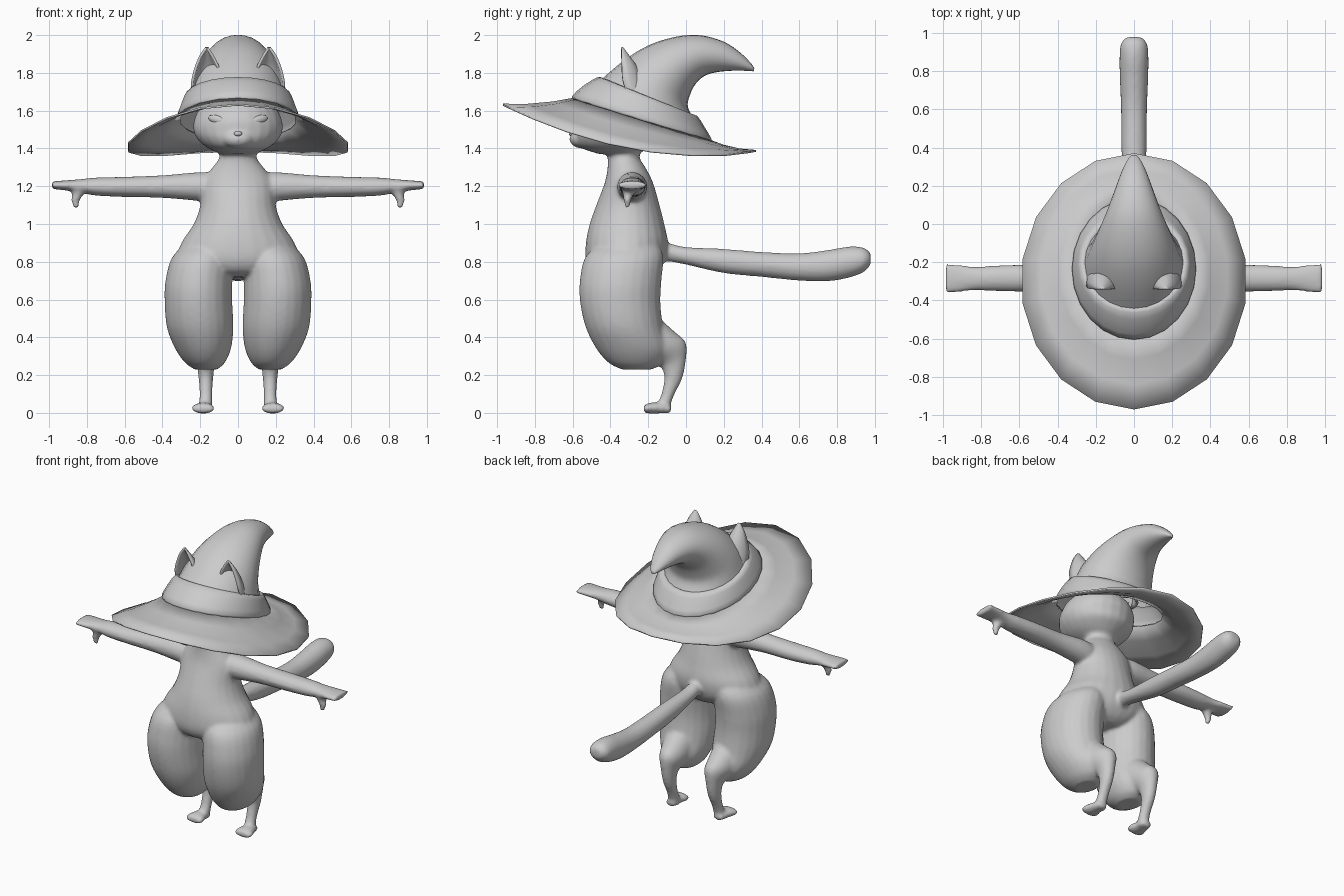
import bpy, bmesh, math
from mathutils import Vector, Matrix

grey = bpy.data.materials.new("plain_grey")
grey.diffuse_color = (0.6, 0.6, 0.6, 1)


def finish(bm, name, angle=40):
    bmesh.ops.recalc_face_normals(bm, faces=bm.faces)
    me = bpy.data.meshes.new(name)
    bm.to_mesh(me)
    bm.free()
    ob = bpy.data.objects.new(name, me)
    bpy.context.collection.objects.link(ob)
    me.materials.append(grey)
    bpy.ops.object.select_all(action='DESELECT')
    ob.select_set(True)
    bpy.context.view_layer.objects.active = ob
    bpy.ops.object.shade_smooth_by_angle(angle=math.radians(angle))
    return ob


def spline(rows, steps):
    """Catmull-Rom interpolation through rows of numbers."""
    out = []
    for i in range(len(rows) - 1):
        p = [rows[max(i - 1, 0)], rows[i], rows[i + 1], rows[min(i + 2, len(rows) - 1)]]
        for s in range(steps):
            t = s / steps
            out.append([0.5 * (2 * b + (c - a) * t + (2 * a - 5 * b + 4 * c - d) * t * t
                               + (3 * b - a - 3 * c + d) * t ** 3) for a, b, c, d in zip(*p)])
    return out + [list(rows[-1])]


def skin(bm, rings, cap_start=True, cap_end=True):
    loops = [[bm.verts.new(p) for p in r] for r in rings]
    n = len(loops[0])
    for a, b in zip(loops, loops[1:]):
        for i in range(n):
            bm.faces.new((a[i], a[(i + 1) % n], b[(i + 1) % n], b[i]))
    if cap_start:
        bm.faces.new(loops[0])
    if cap_end:
        bm.faces.new(loops[-1])


def loft(bm, rows, side=1, n=24, steps=4, caps=(True, True)):
    """Oval rings: near point (y, z), far point (y, z), centre x, half width."""
    rings = []
    for y0, z0, y1, z1, x, w in spline(rows, steps):
        rings.append([(side * (x + w * math.sin(a)),
                       (y0 + y1) / 2 + (y0 - y1) / 2 * math.cos(a),
                       (z0 + z1) / 2 + (z0 - z1) / 2 * math.cos(a))
                      for a in (2 * math.pi * k / n for k in range(n))])
    skin(bm, rings, *caps)


def loft_x(bm, rows, side, n=20):
    """Oval rings along x: x, y, half depth, top z, bottom z."""
    rings = []
    for x, y, d, t, b in spline(rows, 4):
        rings.append([(side * x, y + d * math.cos(a), (t + b) / 2 + (t - b) / 2 * math.sin(a))
                      for a in (2 * math.pi * k / n for k in range(n))])
    skin(bm, rings)


def ball(bm, loc, size, rot=0, roll=0):
    m = (Matrix.Translation(loc) @ Matrix.Rotation(rot, 4, 'Z') @ Matrix.Rotation(roll, 4, 'Y')
         @ Matrix.Diagonal((*size, 1)))
    bmesh.ops.create_uvsphere(bm, u_segments=16, v_segments=10, radius=1, matrix=m)


# Body: overlapping lofts fused into one smooth skin
body = bmesh.new()
# torso and neck
loft(body, [(-.42, 1.42, -.24, 1.42, 0, .10), (-.415, 1.35, -.245, 1.35, 0, .10),
            (-.415, 1.3, -.215, 1.3, 0, .135), (-.43, 1.22, -.175, 1.22, 0, .19),
            (-.475, 1.1, -.14, 1.1, 0, .20), (-.51, 1.0, -.115, 1.0, 0, .235),
            (-.53, .9, -.095, .9, 0, .30), (-.53, .81, -.11, .81, 0, .32),
            (-.50, .75, -.15, .75, 0, .22), (-.44, .72, -.2, .72, 0, .1)])
# head and muzzle
loft(body, [(-.46, 1.37, -.25, 1.37, 0, .09), (-.56, 1.405, -.2, 1.405, 0, .165),
            (-.59, 1.45, -.15, 1.45, 0, .215), (-.59, 1.5, -.14, 1.5, 0, .237),
            (-.585, 1.55, -.13, 1.55, 0, .232), (-.55, 1.61, -.15, 1.61, 0, .205),
            (-.5, 1.66, -.2, 1.66, 0, .15), (-.42, 1.7, -.26, 1.7, 0, .07)])
ball(body, (0, -.55, 1.45), (.085, .068, .05))
# tail
loft(body, [(-.16, .9, -.16, .81, 0, .05), (-.08, .895, -.08, .80, 0, .045),
            (0, .878, 0, .785, 0, .05), (.2, .868, .2, .74, 0, .06),
            (.4, .852, .4, .72, 0, .066), (.6, .845, .6, .70, 0, .068),
            (.75, .862, .75, .697, 0, .074), (.86, .88, .86, .715, 0, .076),
            (.94, .875, .94, .745, 0, .07), (.978, .845, .978, .785, 0, .04)])
for s in (1, -1):
    # thigh
    loft(body, [(-.42, .92, -.16, .92, .15, .09), (-.53, .83, -.12, .83, .185, .16),
                (-.562, .7, -.13, .7, .207, .177), (-.56, .58, -.135, .58, .209, .179),
                (-.53, .45, -.12, .45, .2, .176), (-.475, .34, -.09, .34, .185, .148),
                (-.41, .265, -.12, .265, .175, .105), (-.34, .23, -.18, .23, .17, .06)], s)
    # lower leg
    loft(body, [(-.30, .30, -.16, .52, .18, .11), (-.2, .26, -.06, .43, .175, .09),
                (-.14, .25, -.005, .38, .17, .068), (-.125, .23, .003, .31, .17, .05),
                (-.115, .18, -.017, .19, .17, .039), (-.13, .1, -.06, .1, .17, .034),
                (-.15, .05, -.08, .045, .172, .036), (-.15, .002, -.085, .002, .175, .038)], s)
    # foot
    loft(body, [(-.078, .035, -.078, .0, .18, .03), (-.14, .055, -.14, -.003, .183, .045),
                (-.2, .052, -.2, -.003, .185, .062), (-.224, .036, -.224, .004, .185, .05)], s)
    # arm and hand
    loft_x(body, [(.1, -.29, .07, 1.27, 1.10), (.2, -.285, .08, 1.275, 1.12),
                  (.4, -.285, .068, 1.258, 1.138), (.6, -.283, .07, 1.25, 1.143),
                  (.75, -.285, .066, 1.246, 1.15), (.83, -.285, .062, 1.238, 1.165),
                  (.9, -.285, .07, 1.232, 1.176), (.985, -.285, .08, 1.226, 1.186)], s)
    # thumb
    loft(body, [(-.35, 1.2, -.25, 1.2, .85, .05), (-.335, 1.16, -.275, 1.16, .848, .032),
                (-.33, 1.125, -.29, 1.125, .86, .024), (-.322, 1.085, -.3, 1.085, .857, .014)], s, 14)
ob = finish(body, "body")
rm = ob.modifiers.new("fuse", 'REMESH')
rm.mode, rm.voxel_size, rm.use_smooth_shade = 'VOXEL', .011, True
sm = ob.modifiers.new("soften", 'SMOOTH')
sm.factor, sm.iterations = .5, 6

# Face details
face = bmesh.new()
for s in (1, -1):
    ball(face, (s * .113, -.543, 1.553), (.05, .016, .022), s * .42, s * -.25)
finish(face, "eyes")
nose = bmesh.new()
ball(nose, (0, -.606, 1.478), (.022, .014, .013))
finish(nose, "nose")

# Hat brim: drooping polygonal disc
brim = bmesh.new()
N = 18
rings = [[], [], [], []]
for k in range(N):
    a = 2 * math.pi * k / N
    inner = Vector((.31 * math.sin(a), -.235 - .36 * math.cos(a), 0))
    inner.z = 1.48 - .308 * inner.y
    outer = Vector((.59 * math.sin(a), -.30 - .67 * math.cos(a), 0))
    d = outer.y - .12
    outer.z = 1.362 + (.227 if d < 0 else .4) * d * d
    for j, t in enumerate((0, .3, .65, 1)):
        p = inner.lerp(outer, t)
        p.z -= .05 * t * (1 - t)
        rings[j].append(p)
skin(brim, rings, False, False)
ob = finish(brim, "hat_brim", 60)
so = ob.modifiers.new("thickness", 'SOLIDIFY')
so.thickness, so.offset = .01, 0

# Hat band
band = bmesh.new()
loft(band, [(-.59, 1.655, .125, 1.435, 0, .315), (-.605, 1.675, .135, 1.45, 0, .325),
            (-.54, 1.735, .10, 1.51, 0, .305), (-.465, 1.778, .06, 1.572, 0, .28),
            (-.44, 1.77, .03, 1.57, 0, .25)], steps=2, caps=(False, False))
finish(band, "hat_band", 60)

# Hat cone curling backwards
cone = bmesh.new()
loft(cone, [(-.46, 1.755, .045, 1.55, 0, .262), (-.33, 1.865, .01, 1.62, 0, .238),
            (-.2, 1.945, .02, 1.68, 0, .208), (-.06, 1.99, .05, 1.74, 0, .172),
            (.07, 2.0, .10, 1.785, 0, .135), (.2, 1.965, .17, 1.805, 0, .098),
            (.29, 1.905, .26, 1.812, 0, .064), (.343, 1.852, .335, 1.81, 0, .032),
            (.362, 1.825, .358, 1.808, 0, .012)], caps=(False, True))
finish(cone, "hat_cone", 60)

# Ears: forward-facing cups that taper to a point
for s, label in ((1, "left"), (-1, "right")):
    ear = bmesh.new()
    grid = []
    # inner x, outer x, front y, cup depth, z
    for x0, x1, y, d, z in spline([(.09, .245, -.31, .11, 1.68), (.085, .24, -.335, .10, 1.76),
                                   (.105, .222, -.34, .075, 1.83), (.135, .197, -.342, .035, 1.89),
                                   (.162, .168, -.342, .003, 1.932)], 3):
        grid.append([ear.verts.new((s * (x0 + (x1 - x0) * (1 - math.cos(t)) / 2), y + d * math.sin(t), z))
                     for t in (math.pi * k / 8 for k in range(9))])
    for a, b in zip(grid, grid[1:]):
        for i in range(8):
            ear.faces.new((a[i], a[i + 1], b[i + 1], b[i]))
    ob = finish(ear, label + "_ear", 60)
    so = ob.modifiers.new("thickness", 'SOLIDIFY')
    so.thickness, so.offset = .014, 0
